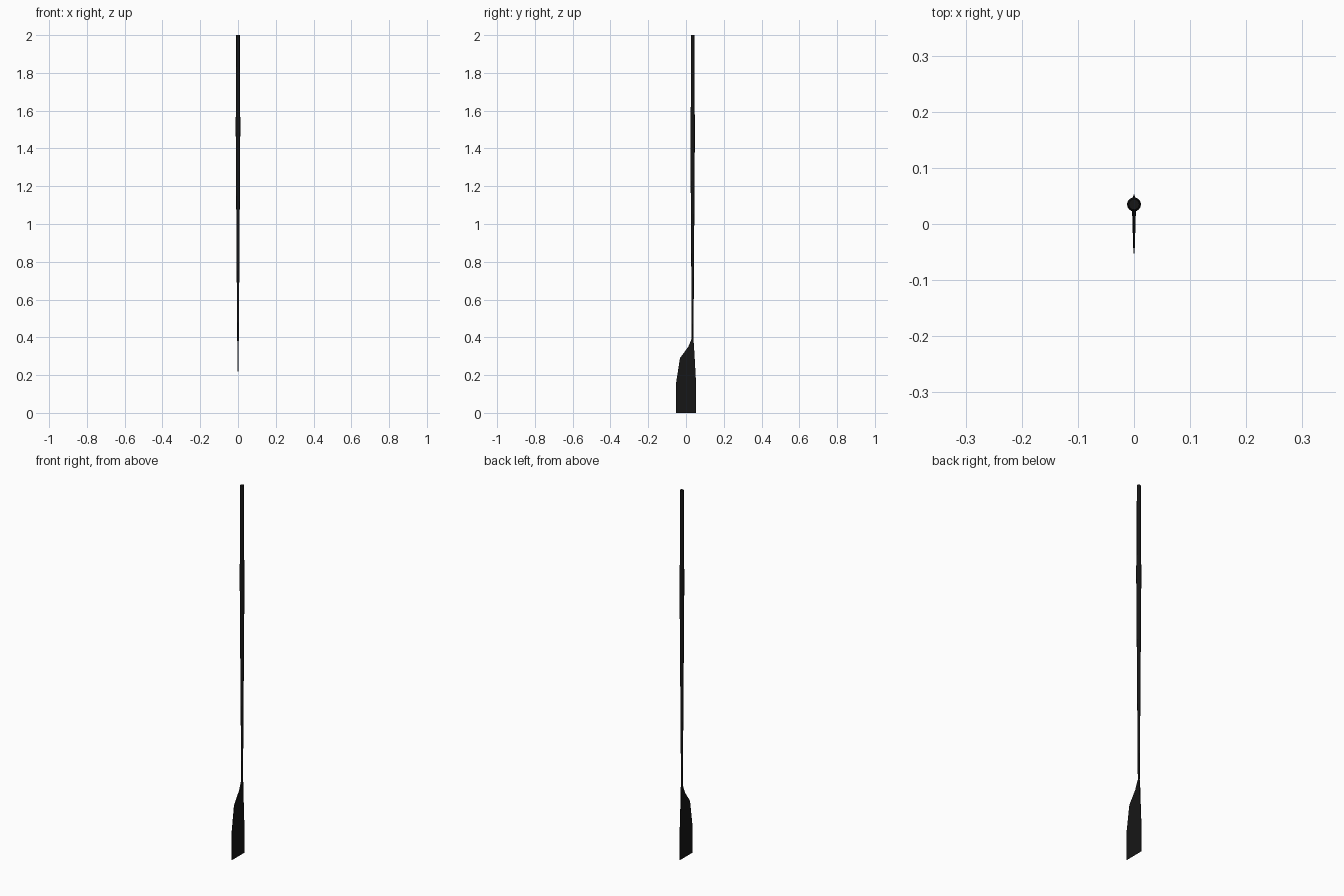
import bpy, bmesh, math

if "Cube" in bpy.data.objects:
    bpy.data.objects.remove(bpy.data.objects["Cube"])

black = bpy.data.materials.new("black")
black.diffuse_color = (0.008, 0.008, 0.008, 1)
black.use_nodes = True
black.node_tree.nodes["Principled BSDF"].inputs["Base Color"].default_value = black.diffuse_color
AXIS_Y = 0.035


def loft(name, rings):
    """Skin a list of equal-length point rings and cap both ends."""
    bm = bmesh.new()
    loops = [[bm.verts.new(p) for p in ring] for ring in rings]
    n = len(loops[0])
    for a, b in zip(loops, loops[1:]):
        for i in range(n):
            j = (i + 1) % n
            bm.faces.new((a[i], a[j], b[j], b[i]))
    bm.faces.new(loops[0][::-1])
    bm.faces.new(loops[-1])
    bmesh.ops.recalc_face_normals(bm, faces=bm.faces)
    mesh = bpy.data.meshes.new(name)
    bm.to_mesh(mesh)
    bm.free()
    obj = bpy.data.objects.new(name, mesh)
    bpy.context.collection.objects.link(obj)
    mesh.materials.append(black)
    bpy.ops.object.select_all(action='DESELECT')
    obj.select_set(True)
    bpy.context.view_layer.objects.active = obj
    bpy.ops.object.shade_smooth_by_angle(angle=math.radians(30))
    return obj


def circle(z, r, n=16):
    return [(r * math.cos(2 * math.pi * i / n),
             AXIS_Y + r * math.sin(2 * math.pi * i / n), z) for i in range(n)]


# Tapered shaft swelling towards the grip, then the narrower handle
loft("oar_shaft", [circle(z, r) for z, r in (
    (0.38, 0.0045), (1.55, 0.0125), (1.62, 0.0098), (2.0, 0.0095))])

# Flat one-sided blade: height, inner edge, outer edge, half thickness
rows = [(0.0, -0.053, 0.053, 0.0007), (0.155, -0.053, 0.053, 0.001),
        (0.2, -0.046, 0.051, 0.0012), (0.29, -0.032, 0.046, 0.0018),
        (0.35, 0.012, 0.0425, 0.003), (0.395, 0.031, 0.039, 0.004)]
loft("oar_blade", [[(-t, y0, z), (t, y0, z), (t, y1, z), (-t, y1, z)]
                   for z, y0, y1, t in rows])
